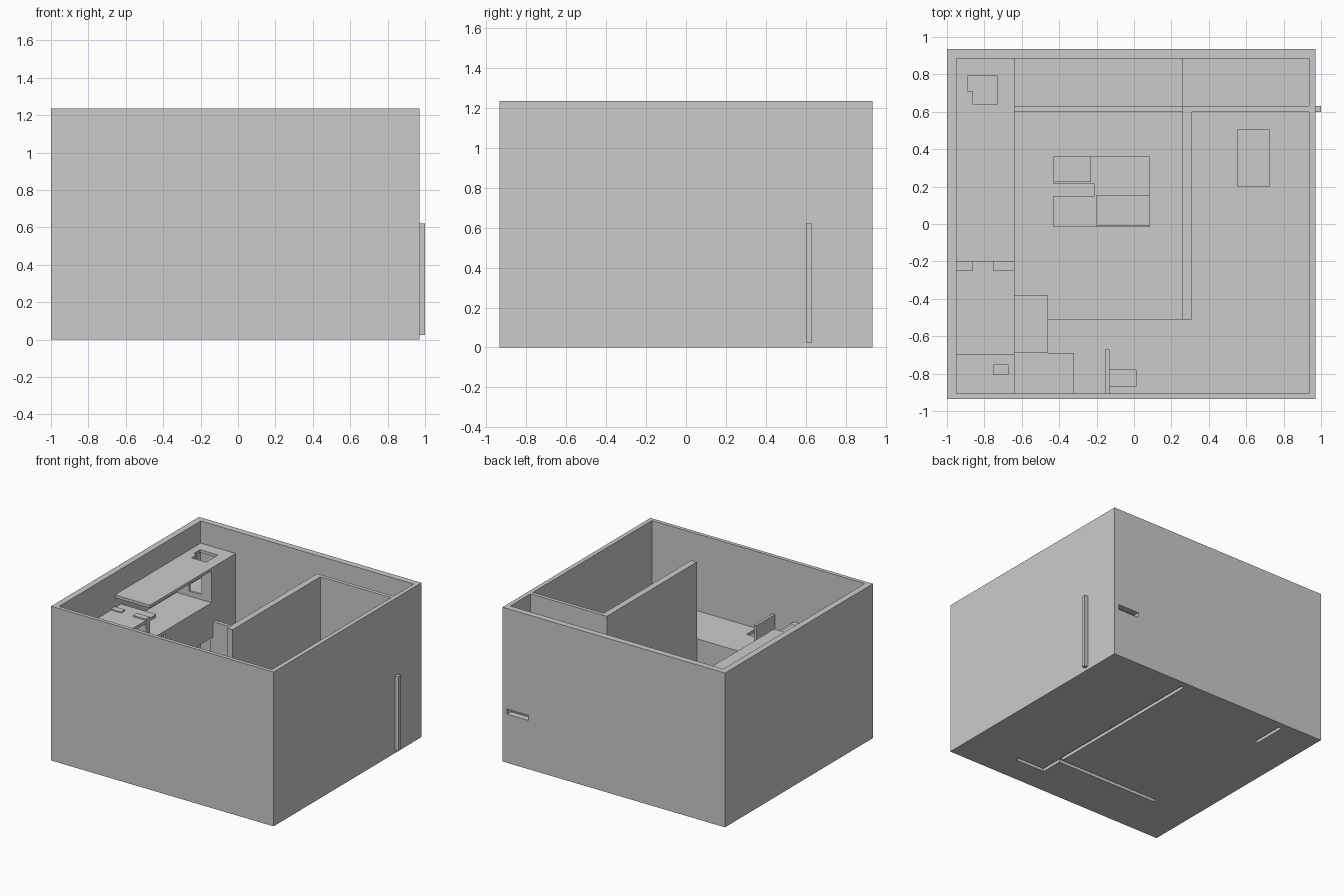
import bpy
import bmesh

if "Cube" in bpy.data.objects:
    bpy.data.objects.remove(bpy.data.objects["Cube"])


def box(name, x0, x1, y0, y1, z0, z1):
    """Axis-aligned box given by its extents."""
    bm = bmesh.new()
    bmesh.ops.create_cube(bm, size=1)
    for v in bm.verts:
        v.co = ((x0, x1)[v.co.x > 0], (y0, y1)[v.co.y > 0], (z0, z1)[v.co.z > 0])
    mesh = bpy.data.meshes.new(name)
    bm.to_mesh(mesh)
    bm.free()
    obj = bpy.data.objects.new(name, mesh)
    bpy.context.collection.objects.link(obj)
    return obj


def boolean(obj, extents, operation='DIFFERENCE'):
    """Cut (or add) boxes and remove the helper afterwards."""
    for e in extents:
        tool = box("helper", *e)
        tool.hide_render = True
        mod = obj.modifiers.new("bool", 'BOOLEAN')
        mod.operation = operation
        mod.solver = 'EXACT'
        mod.object = tool
        bpy.context.view_layer.objects.active = obj
        bpy.ops.object.modifier_apply(modifier=mod.name)
        bpy.data.objects.remove(tool, do_unlink=True)


# Inner room limits and level heights
L, R, F, B = -0.95, 0.935, -0.905, 0.885
TOP, FLOOR, SLAB = 1.235, 0.05, 0.62

# Open-topped outer shell, wall slot in the back and grooves under the floor
shell = box("outer_shell", -1, 0.97, -0.935, 0.935, 0, TOP)
boolean(shell, [
    (L, R, F, B, FLOOR, TOP + 0.1),
    (0.74, 0.93, 0.86, 0.96, 0.39, 0.43),
    (0.26, 0.29, -0.72, 0.88, -0.1, 0.025),
    (-0.64, 0.27, -0.54, -0.51, -0.1, 0.025),
    (0.28, 0.52, -0.72, -0.69, -0.1, 0.025),
    (-0.67, -0.64, 0.60, 0.88, -0.1, 0.025),
])

# Ground-floor partitions; the rear one pokes out through the right wall
box("rear_partition", -0.64, 1.0, 0.60, 0.63, 0.025, SLAB)
box("long_partition", 0.26, 0.29, -0.72, B, FLOOR, 0.6)
box("front_partition", -0.64, 0.26, -0.54, -0.512, FLOOR, 0.6)
box("short_partition", 0.29, 0.52, -0.72, -0.69, FLOOR, 0.6)
box("closet_partition", -0.67, -0.64, 0.60, B, FLOOR, 0.76)

# L-shaped upper floor with hatches
slab = box("upper_floor", L, R, F, B, 0.595, SLAB)
boolean(slab, [
    (L - 0.1, 0.26, -0.51, B + 0.1, 0.5, 0.7),
    (0.555, 0.725, 0.20, 0.505, 0.5, 0.7),
    (-0.13, 0.01, -0.87, -0.78, 0.5, 0.7),
    (-0.75, -0.67, -0.805, -0.755, 0.5, 0.7),
])
box("hatch_guard", -0.155, -0.132, F, -0.67, SLAB, 0.775)

# Upper-floor full-height walls
box("upper_side_wall", 0.26, 0.31, -0.51, 0.63, SLAB, TOP)
box("upper_rear_wall", 0.31, R, 0.60, 0.63, SLAB, TOP)

# Steps climbing in the front-left corner
box("low_step", -0.46, -0.32, F, -0.69, SLAB, 0.76)
box("high_step", -0.64, -0.46, -0.69, -0.38, SLAB, 0.86)
box("corner_step", -0.64, -0.46, F, -0.69, SLAB, 0.76)

# Raised decks along the left wall
box("landing", L, -0.64, -0.70, -0.12, 0.93, 0.955)
box("middle_deck", L, -0.64, -0.12, B, 0.755, 0.78)
box("deck_skirt", -0.66, -0.64, 0.0, B, 0.5, 0.755)
top_deck = box("top_deck", L, -0.64, -0.20, B, 1.035, 1.058)
boolean(top_deck, [
    (-0.89, -0.73, 0.71, 0.79, 1.0, 1.1),
    (-0.86, -0.73, 0.64, 0.715, 1.0, 1.1),
])
for side, x0, x1 in (("left", L, -0.86), ("right", -0.755, -0.64)):
    box(side + "_deck_notch_post", x0, x1, -0.25, -0.20, 0.78, 0.965)
box("cabin_side", -0.66, -0.64, 0.58, B, 0.78, 1.035)
cabin_front = box("cabin_front", L, -0.66, 0.58, 0.60, 0.78, 1.035)
boolean(cabin_front, [(-0.84, -0.73, 0.5, 0.7, 0.82, 0.98)])

# Low furniture group on the ground floor
seat = box("seat_base", -0.43, 0.085, -0.015, 0.36, FLOOR, 0.14)
boolean(seat, [(-0.5, -0.21, 0.15, 0.215, FLOOR - 0.1, 0.3)])
box("back_cushion", -0.43, -0.23, 0.225, 0.36, 0.14, 0.18)
box("front_cushion", -0.20, 0.085, -0.01, 0.155, 0.14, 0.18)
